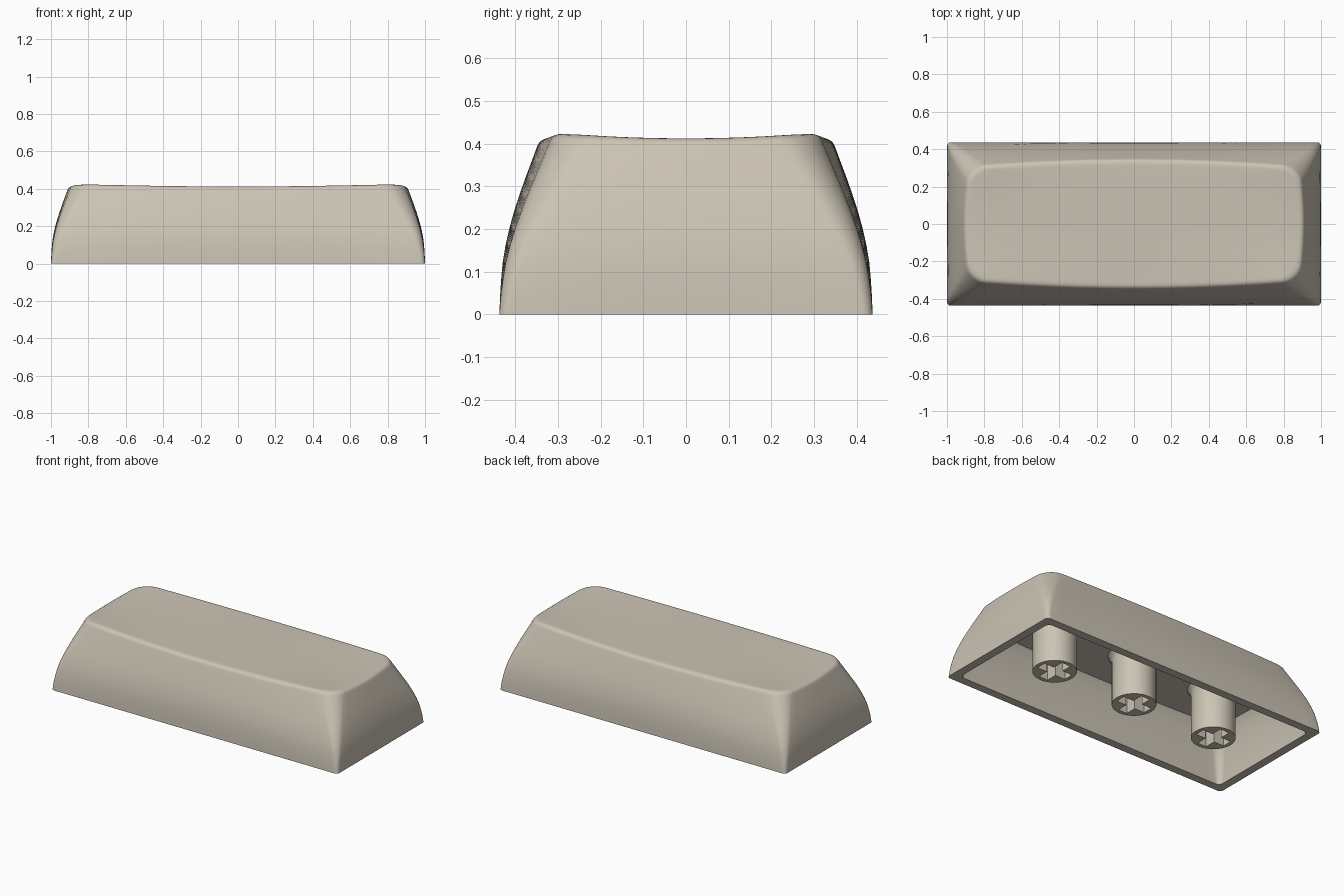
import bpy, bmesh, math

cube = bpy.data.objects.get("Cube")
if cube:
    bpy.data.objects.remove(cube, do_unlink=True)

mat = bpy.data.materials.new("warm beige plastic")
mat.use_nodes = True
COLOUR = (0.60, 0.55, 0.46, 1.0)
mat.diffuse_color = COLOUR
bsdf = mat.node_tree.nodes["Principled BSDF"]
bsdf.inputs["Base Color"].default_value = COLOUR
bsdf.inputs["Roughness"].default_value = 0.6

HX, HY, TOP = 1.0, 0.437, 0.412   # base half sizes, height at the dish centre
CEILING = 0.31                    # underside of the top plate


def finish(name, bm):
    """Turn a bmesh into a smooth shaded object with sharp edges kept."""
    bmesh.ops.recalc_face_normals(bm, faces=bm.faces)
    mesh = bpy.data.meshes.new(name)
    bm.to_mesh(mesh)
    bm.free()
    mesh.materials.append(mat)
    ob = bpy.data.objects.new(name, mesh)
    bpy.context.collection.objects.link(ob)
    bpy.ops.object.select_all(action='DESELECT')
    ob.select_set(True)
    bpy.context.view_layer.objects.active = ob
    bpy.ops.object.shade_smooth_by_angle(angle=math.radians(40))
    return ob


def bridge(bm, a, b):
    """Join two vertex loops of equal length with quads."""
    n = len(a)
    for i in range(n):
        bm.faces.new((a[i], a[(i + 1) % n], b[(i + 1) % n], b[i]))


def dish(x, y):
    """Corners of the top rise slightly above its middle."""
    return 0.013 * min(1, (x / 0.85) ** 2) * min(1, (y / 0.30) ** 2)


def section(z, inset, radius, scale=1.0, lift=0.0):
    """Rounded rectangle whose sides bow outwards more towards the top."""
    hx, hy = HX - inset, HY - inset
    cx, cy = hx - radius, hy - radius
    corner, side = 8, {0: 28, 1: 14}
    flat = []
    for q in range(4):
        sx, sy = ((1, 1), (-1, 1), (-1, -1), (1, -1))[q]
        for k in range(corner + 1):
            a = math.pi / 2 * (q + k / corner)
            flat.append((sx * cx + radius * math.cos(a),
                         sy * cy + radius * math.sin(a)))
        # points along the straight side that follows this corner
        nx, ny = ((-1, 1), (-1, -1), (1, -1), (1, 1))[q]
        ex, ey = flat[-1]
        fx, fy = (nx * cx, ey) if q % 2 == 0 else (ex, ny * cy)
        m = side[q % 2]
        for k in range(1, m):
            flat.append((ex + (fx - ex) * k / m, ey + (fy - ey) * k / m))
    bow = min(1, z / TOP) ** 1.5
    ring = []
    for x, y in flat:
        px = x * (1 - 0.03 * bow * (y / hy) ** 2) * scale
        py = y * (1 - 0.11 * bow * (x / hx) ** 2) * scale
        ring.append((px, py, z + lift * dish(px, py)))
    return ring


# Shell: ceiling, inner walls, base rim, outer walls, rounded edge, dished top
def corner_radius(z):
    return 0.022 + 0.08 * min(1, z / TOP) ** 1.2


outer = [(0, 0), (0.04, 0.0015), (0.08, 0.004), (0.12, 0.0075), (0.16, 0.014),
         (0.20, 0.023), (0.24, 0.034), (0.28, 0.047), (0.32, 0.061),
         (0.36, 0.076), (0.39, 0.087)]
edge = [(0.398, 0.0905), (0.404, 0.095), (0.409, 0.102), (0.4115, 0.111),
        (0.412, 0.121)]
inner = [(CEILING, 0.122), (0.295, 0.112), (0.25, 0.094), (0.18, 0.073),
         (0.10, 0.058), (0, 0.052)]

rings = [section(z, d, 0.03 + 0.05 * z / TOP) for z, d in inner]
rings += [section(z, d, corner_radius(z), lift=(z / TOP) ** 3) for z, d in outer]
rings += [section(z, d, corner_radius(z), lift=1) for z, d in edge]
rings += [section(TOP, edge[-1][1], corner_radius(TOP), s, 1)
          for s in (0.93, 0.85, 0.75, 0.62, 0.48, 0.32, 0.15)]

bm = bmesh.new()
loops = [[bm.verts.new(p) for p in ring] for ring in rings]
for a, b in zip(loops, loops[1:]):
    bridge(bm, a, b)
bm.faces.new(loops[0])
bm.faces.new(loops[-1])
finish("keycap_shell", bm)


# Stems: round posts with a cross shaped socket in the lower end
def stem(name, x0):
    bm = bmesh.new()

    def loop(points, z):
        return [bm.verts.new((x0 + x, y, z)) for x, y in points]

    def circle(r):
        return [(r * math.cos(2 * math.pi * i / 48), r * math.sin(2 * math.pi * i / 48))
                for i in range(48)]

    arm, w = 0.1, 0.031
    quarter = [(arm, -w), (arm, w), (w, w)]
    cross = []
    for q in range(4):
        c, s = round(math.cos(q * math.pi / 2)), round(math.sin(q * math.pi / 2))
        cross += [(c * x - s * y, s * x + c * y) for x, y in quarter]

    post = [loop(circle(r), z) for r, z in
            ((0.125, 0), (0.125, 0.27), (0.130, 0.29), (0.142, 0.305), (0.15, CEILING + 0.004))]
    socket = [loop(cross, 0), loop(cross, 0.2)]
    for a, b in list(zip(post, post[1:])) + [tuple(socket)]:
        bridge(bm, a, b)
    bm.faces.new(post[-1])
    bm.faces.new(socket[1])
    # end face between the circle and the cross
    rim = [e for e in bm.edges if all(v.co.z < 1e-6 for v in e.verts)]
    bmesh.ops.triangle_fill(bm, edges=rim, use_beauty=True)
    finish(name, bm)


for name, x in (("left_stem", 0.58), ("centre_stem", 0), ("right_stem", -0.58)):
    stem(name, x)
